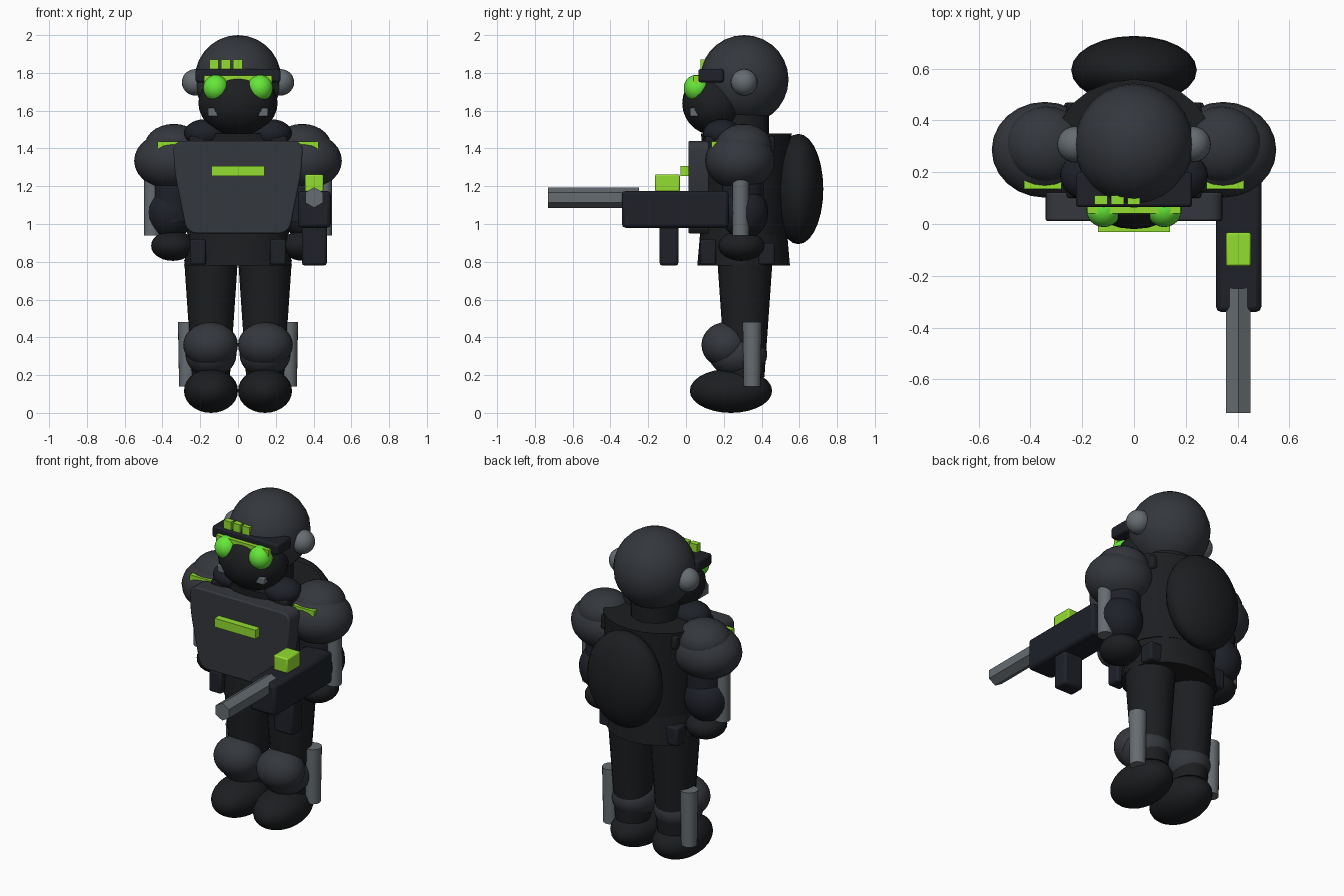
import bpy, bmesh
from math import pi
from mathutils import Matrix

if "Cube" in bpy.data.objects:
    bpy.data.objects.remove(bpy.data.objects["Cube"])


def material(name, r, g, b):
    m = bpy.data.materials.new(name)
    m.diffuse_color = (r, g, b, 1)
    m.use_nodes = True
    m.node_tree.nodes["Principled BSDF"].inputs["Base Color"].default_value = m.diffuse_color
    return m


ARMOR = material("armor", 0.034, 0.038, 0.046, )
CLOTH = material("cloth", 0.012, 0.013, 0.015)
NAVY = material("navy", 0.013, 0.015, 0.022)
STEEL = material("steel", 0.13, 0.15, 0.165)
GREEN = material("green", 0.29, 0.73, 0.03)
LENS = material("lens", 0.13, 0.8, 0.04)


def finish(name, bm, mat, loc, angle=0.6, bevel=0):
    me = bpy.data.meshes.new(name)
    bmesh.ops.recalc_face_normals(bm, faces=bm.faces)
    bm.to_mesh(me)
    bm.free()
    ob = bpy.data.objects.new(name, me)
    bpy.context.collection.objects.link(ob)
    ob.location = loc
    me.materials.append(mat)
    if bevel:
        mod = ob.modifiers.new("bevel", "BEVEL")
        mod.width, mod.segments = bevel, 2
    bpy.ops.object.select_all(action="DESELECT")
    bpy.context.view_layer.objects.active = ob
    ob.select_set(True)
    bpy.ops.object.shade_smooth_by_angle(angle=angle)
    return ob


def ball(name, loc, radii, mat):
    bm = bmesh.new()
    bmesh.ops.create_uvsphere(bm, u_segments=24, v_segments=14, radius=1)
    bmesh.ops.scale(bm, vec=radii, verts=bm.verts)
    return finish(name, bm, mat, loc)


def box(name, x, y, z, mat, bevel=0.0):
    # x, y, z are (min, max) ranges
    bm = bmesh.new()
    bmesh.ops.create_cube(bm, size=1)
    bmesh.ops.scale(bm, vec=[r[1] - r[0] for r in (x, y, z)], verts=bm.verts)
    return finish(name, bm, mat, [sum(r) / 2 for r in (x, y, z)], bevel=bevel)


def tube(name, loc, length, r_low, r_top, mat, ratio=1, sides=20, rot=None):
    bm = bmesh.new()
    bmesh.ops.create_cone(bm, cap_ends=True, segments=sides, radius1=r_low,
                          radius2=r_top, depth=length)
    bmesh.ops.scale(bm, vec=(1, ratio, 1), verts=bm.verts)
    if rot:
        bmesh.ops.transform(bm, matrix=rot, verts=bm.verts)
    return finish(name, bm, mat, loc)


def span(s, a, b):
    return tuple(sorted((s * a, s * b)))


# Head, mask and goggles
ball("helmet", (0, 0.308, 1.765), (0.23, 0.235, 0.235), ARMOR)
ball("face_mask", (0, 0.15, 1.64), (0.21, 0.17, 0.17), CLOTH)
box("goggle_band", (-0.225, 0.225), (0.065, 0.2), (1.75, 1.82), NAVY, 0.012)
box("goggle_strip", (-0.18, 0.18), (0.04, 0.08), (1.745, 1.785), GREEN)
for i in range(3):
    x = -0.152 + i * 0.063
    box("helmet_marker", (x, x + 0.05), (0.076, 0.11), (1.82, 1.87), GREEN)

# Torso, chest plate and backpack
tube("torso", (0, 0.32, 1.215), 0.53, 0.27, 0.30, CLOTH, 0.8)
tube("pelvis", (0, 0.305, 0.88), 0.2, 0.285, 0.265, CLOTH, 0.86)
tube("neck", (0, 0.3, 1.5), 0.16, 0.14, 0.14, CLOTH)
ball("backpack", (0, 0.595, 1.185), (0.243, 0.132, 0.292), CLOTH)
outline = [(-0.345, 1.44), (-0.335, 1.27), (-0.27, 0.95)]
outline += [(-x, z) for x, z in reversed(outline)]
bm = bmesh.new()
face = bm.faces.new([bm.verts.new((x, 0.012, z)) for x, z in outline])
ext = bmesh.ops.extrude_face_region(bm, geom=[face])
bmesh.ops.translate(bm, vec=(0, 0.11, 0),
                    verts=[v for v in ext["geom"] if isinstance(v, bmesh.types.BMVert)])
corners = [e for e in bm.edges if abs(e.verts[0].co.y - e.verts[1].co.y) > 0.05]
bmesh.ops.bevel(bm, geom=corners, offset=0.05, segments=4, profile=0.5, affect="EDGES")
finish("chest_plate", bm, ARMOR, (0, 0, 0), bevel=0.008)
box("chest_light", (-0.14, 0.14), (-0.03, 0.02), (1.253, 1.307), GREEN)

for s in (-1, 1):
    # Head details
    ball("ear_cup", (s * 0.227, 0.308, 1.75), (0.07, 0.07, 0.07), STEEL)
    ball("goggle_lens", (s * 0.117, 0.056, 1.72), (0.068, 0.068, 0.07), LENS)
    box("mask_vent", span(s, 0.105, 0.16), (0.02, 0.09), (1.57, 1.615), STEEL, 0.006)
    # Collar and straps
    ball("collar_pad", (s * 0.175, 0.19, 1.48), (0.11, 0.1, 0.075), NAVY)
    box("shoulder_strap", span(s, 0.17, 0.26), (0.1, 0.47), (1.38, 1.465), CLOTH, 0.012)
    # Arms
    ball("shoulder_pad", (s * 0.345, 0.287, 1.335), (0.205, 0.185, 0.155), ARMOR)
    ball("shoulder_cap", (s * 0.34, 0.305, 1.41), (0.155, 0.15, 0.12), ARMOR)
    box("shoulder_light", span(s, 0.28, 0.425), (0.135, 0.17), (1.392, 1.437), GREEN)
    tube("upper_arm", (s * 0.345, 0.3, 1.13), 0.24, 0.11, 0.11, NAVY)
    ball("forearm", (s * 0.36, 0.31, 1.06), (0.13, 0.125, 0.14), NAVY)
    ball("hand", (s * 0.345, 0.293, 0.885), (0.115, 0.123, 0.08), CLOTH)
    tube("arm_rod", (s * 0.453, 0.29, 1.09), 0.3, 0.045, 0.045, STEEL)
    # Belt pouches
    box("front_pouch", span(s, 0.17, 0.255), (0.075, 0.16), (0.785, 0.92), NAVY, 0.012)
    box("back_pouch", span(s, 0.18, 0.27), (0.38, 0.47), (0.785, 0.9), NAVY, 0.012)
    # Legs
    tube("leg", (s * 0.143, 0.312, 0.5), 0.62, 0.1, 0.142, CLOTH, 1.03)
    ball("knee_pad", (s * 0.145, 0.21, 0.36), (0.145, 0.128, 0.12), ARMOR)
    ball("shin_guard", (s * 0.143, 0.275, 0.31), (0.135, 0.155, 0.12), ARMOR)
    ball("boot", (s * 0.143, 0.238, 0.117), (0.143, 0.218, 0.117), CLOTH)
    tube("leg_rod", (s * 0.267, 0.35, 0.31), 0.34, 0.045, 0.051, STEEL)

# Weapon
box("gun_body", (0.317, 0.492), (-0.34, 0.226), (0.98, 1.175), NAVY, 0.02)
box("gun_grip", (0.338, 0.47), (-0.14, -0.04), (0.78, 1.0), NAVY, 0.015)
tube("gun_barrel", (0.403, -0.49, 1.14), 0.48, 0.054, 0.054, STEEL, sides=6,
     rot=Matrix.Rotation(pi / 2, 3, "X"))
box("gun_sight", (0.355, 0.452), (-0.163, -0.033), (1.17, 1.263), GREEN, 0.008)
